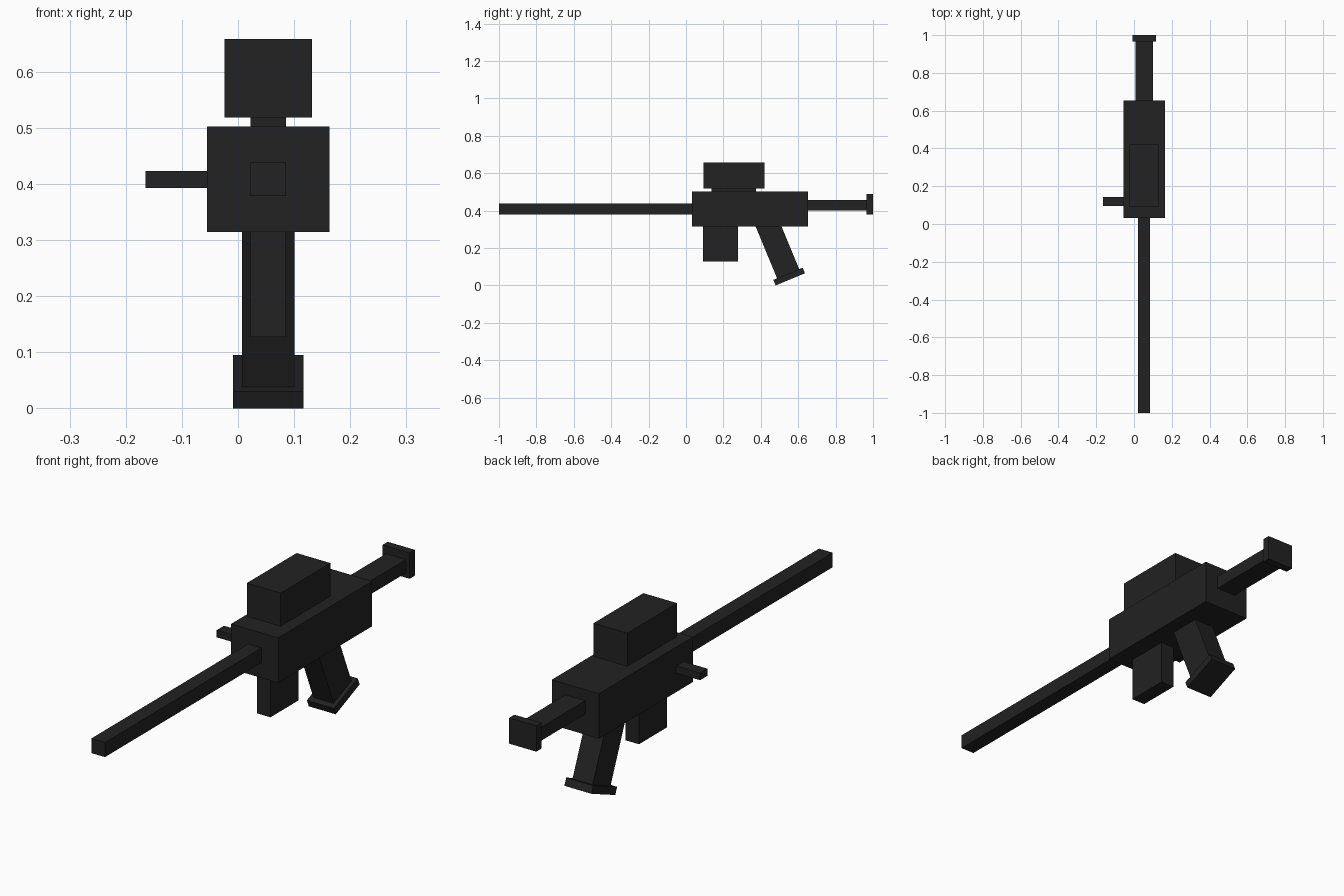
import bpy, math
from mathutils import Matrix, Vector

if "Cube" in bpy.data.objects:
    bpy.data.objects.remove(bpy.data.objects["Cube"])

black = bpy.data.materials.new("matte_black")
black.diffuse_color = (0.016, 0.016, 0.016, 1)
black.use_nodes = True
black.node_tree.nodes["Principled BSDF"].inputs["Base Color"].default_value = black.diffuse_color

CX = 0.054  # centre line of the body


def box(name, x, y, z, matrix=Matrix()):
    """Box from (min, max) ranges, optionally placed by a matrix."""
    lo, hi = zip(x, y, z)
    size = [b - a for a, b in zip(lo, hi)]
    mid = Vector([(a + b) / 2 for a, b in zip(lo, hi)])
    bpy.ops.mesh.primitive_cube_add(size=1)
    ob = bpy.context.object
    ob.name = ob.data.name = name
    ob.data.transform(matrix @ Matrix.Translation(mid) @ Matrix.Diagonal((*size, 1)))
    ob.data.materials.append(black)
    return ob


def centred(width):
    return (CX - width / 2, CX + width / 2)


# main body
box("receiver", centred(0.218), (0.033, 0.653), (0.314, 0.502))
box("barrel", centred(0.063), (-1.0, 0.05), (0.378, 0.439))
box("magazine", centred(0.063), (0.092, 0.278), (0.127, 0.33))
box("side_handle", (-0.165, -0.04), (0.095, 0.143), (0.393, 0.423))

# scope on its mount
box("scope_mount", centred(0.063), (0.137, 0.375), (0.495, 0.525))
box("scope", centred(0.156), (0.093, 0.421), (0.518, 0.658))

# shoulder stock
box("stock", centred(0.092), (0.64, 0.97), (0.4, 0.456))
box("butt_plate", centred(0.125), (0.966, 1.0), (0.38, 0.488))

# tilted grip, built upright from the front bottom edge of its base plate
tilt = Matrix.Translation((0, 0.479, 0)) @ Matrix.Rotation(math.radians(22.5), 4, 'X')
box("grip", centred(0.093), (0.022, 0.15), (0.028, 0.36), tilt)
box("grip_base", centred(0.125), (0, 0.17), (0, 0.032), tilt)
